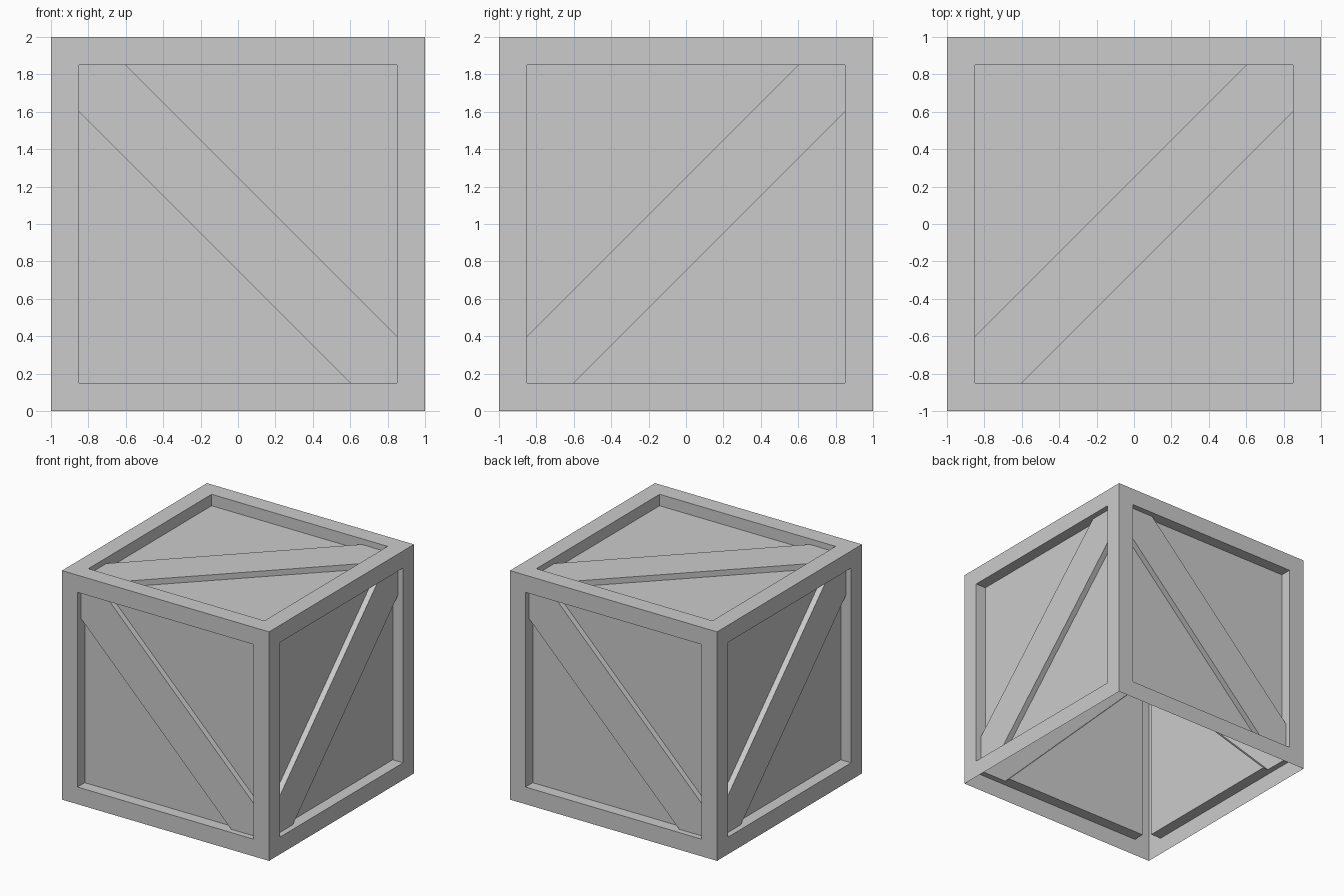
import bpy
import bmesh
from mathutils import Vector

cube = bpy.data.objects.get("Cube")
if cube:
    bpy.data.objects.remove(cube, do_unlink=True)

RIM = 0.85      # inner edge of the frame
BAND = 0.60     # where the diagonal board meets the frame
PANEL = 0.90    # panel level, measured out from the centre
BOARD = 0.95    # board level

grey = bpy.data.materials.new("crate_grey")
grey.use_nodes = True
colour = (0.6, 0.6, 0.6, 1)
grey.diffuse_color = colour
grey.node_tree.nodes["Principled BSDF"].inputs["Base Color"].default_value = colour

X, Y, Z = Vector((1, 0, 0)), Vector((0, 1, 0)), Vector((0, 0, 1))
# Across and up directions of each side; the crate is an open shell underneath
SIDES = [(Z, -X), (Z, X), (Y, Z), (-Y, Z), (X, Y)]

parts = {name: bmesh.new() for name in ("frame", "recessed_panels", "diagonal_boards")}


def add_face(part, side, points):
    u, v = side
    w = u.cross(v)
    bm = parts[part]
    bm.faces.new([bm.verts.new(u * a + v * b + w * c + Z) for a, b, c in points])


def add_flat(part, side, outline, level):
    add_face(part, side, [(a, b, level) for a, b in outline])


def add_wall(part, side, start, end, low, high):
    add_face(part, side, [(*start, low), (*end, low), (*end, high), (*start, high)])


def square(r):
    return [(-r, -r), (r, -r), (r, r), (-r, r)]


board = [(-RIM, -RIM), (-BAND, -RIM), (RIM, BAND),
         (RIM, RIM), (BAND, RIM), (-RIM, -BAND)]
panels = [[(-BAND, -RIM), (RIM, -RIM), (RIM, BAND)],
          [(BAND, RIM), (-RIM, RIM), (-RIM, -BAND)]]

for side in SIDES:
    # Frame border
    outer, inner = square(1), square(RIM)
    for i in range(4):
        j = (i + 1) % 4
        add_flat("frame", side, [outer[i], outer[j], inner[j], inner[i]], 1)

    # Sunken triangles and the frame walls beside them
    for a, b, c in panels:
        add_flat("recessed_panels", side, [a, b, c], PANEL)
        add_wall("frame", side, b, a, PANEL, 1)
        add_wall("frame", side, c, b, PANEL, 1)

    # Raised diagonal board, its long edges and the frame walls at its ends
    add_flat("diagonal_boards", side, board, BOARD)
    for i, a in enumerate(board):
        b = board[(i + 1) % 6]
        if i in (1, 4):
            add_wall("diagonal_boards", side, a, b, PANEL, BOARD)
        else:
            add_wall("frame", side, b, a, BOARD, 1)

for name, bm in parts.items():
    bmesh.ops.remove_doubles(bm, verts=bm.verts, dist=0.0001)
    mesh = bpy.data.meshes.new(name)
    bm.to_mesh(mesh)
    bm.free()
    mesh.materials.append(grey)
    bpy.context.collection.objects.link(bpy.data.objects.new(name, mesh))
